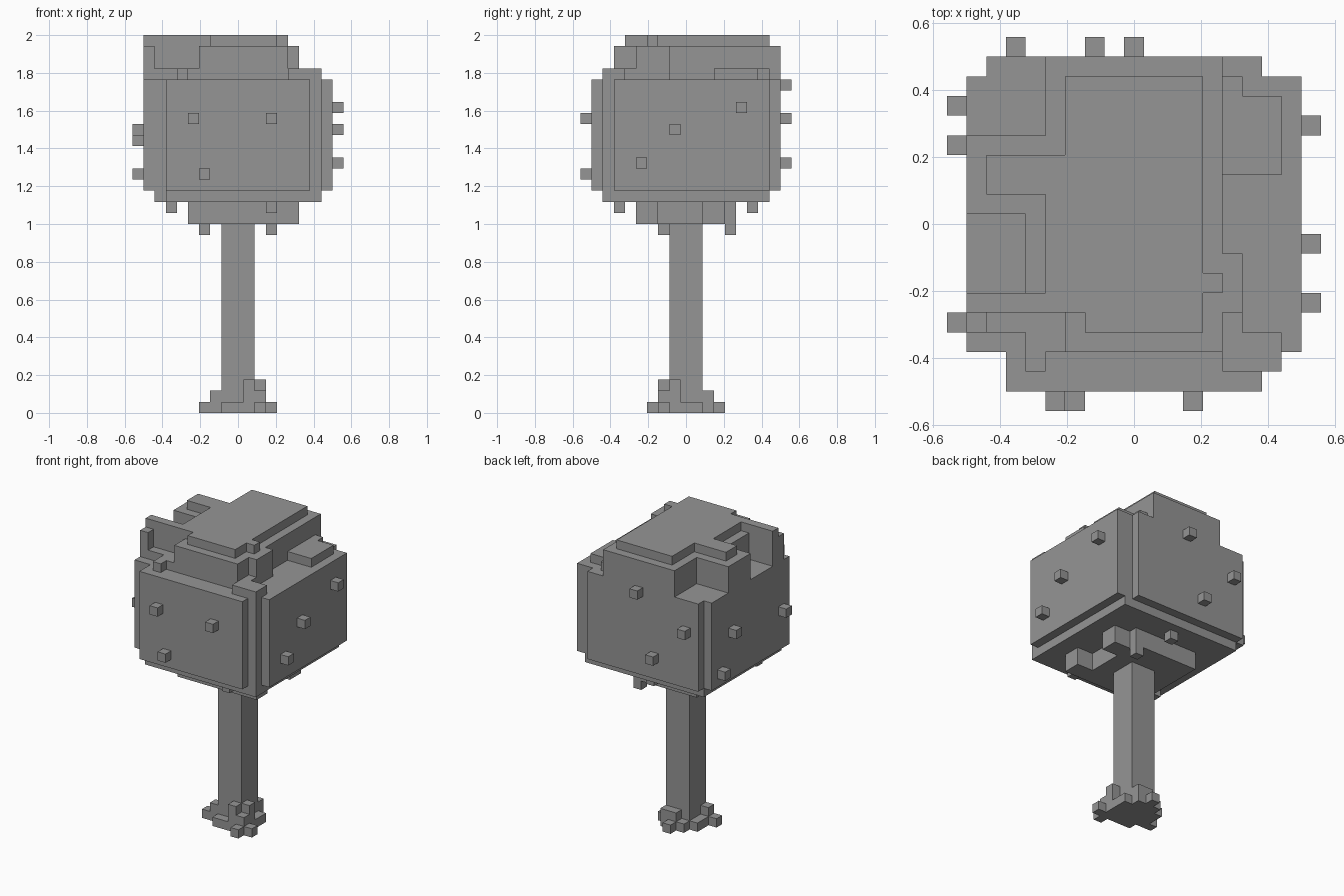
import bpy, bmesh
from mathutils import Vector

if "Cube" in bpy.data.objects:
    bpy.data.objects.remove(bpy.data.objects["Cube"])

U = 2 / 34  # size of one block; cell indices are centred on x = y = 0

# Dark grey shared by all parts
dark = bpy.data.materials.new("dark_grey")
dark.diffuse_color = (0.3, 0.3, 0.3, 1)
dark.use_nodes = True
dark.node_tree.nodes["Principled BSDF"].inputs["Base Color"].default_value = dark.diffuse_color


def fill(cells, x0, x1, y0, y1, z0, z1):
    """Add an inclusive range of block cells."""
    for x in range(x0, x1 + 1):
        for y in range(y0, y1 + 1):
            for z in range(z0, z1 + 1):
                cells.add((x, y, z))


def build(name, cells):
    """Skin the cells with outer faces only, then merge flat areas."""
    bm = bmesh.new()
    verts = {}

    def vert(p):
        key = tuple(round(c * 2) for c in p)
        if key not in verts:
            verts[key] = bm.verts.new((p[0] * U, p[1] * U, p[2] * U))
        return verts[key]

    for c in cells:
        centre = Vector(c) + Vector((0, 0, 0.5))
        for axis in range(3):
            for s in (-1, 1):
                n = [0, 0, 0]
                n[axis] = s
                if tuple(a + b for a, b in zip(c, n)) in cells:
                    continue
                n = Vector(n)
                a = Vector([1.0 if i == (axis + 1) % 3 else 0.0 for i in range(3)])
                b = n.cross(a)
                corners = [centre + n / 2 + (a * i + b * j) / 2
                           for i, j in ((-1, -1), (1, -1), (1, 1), (-1, 1))]
                bm.faces.new([vert(p) for p in corners])
    bmesh.ops.dissolve_limit(bm, angle_limit=0.01, verts=bm.verts[:], edges=bm.edges[:])
    bmesh.ops.triangulate(bm, faces=[f for f in bm.faces if len(f.verts) > 4])
    me = bpy.data.meshes.new(name)
    bm.to_mesh(me)
    bm.free()
    me.materials.append(dark)
    ob = bpy.data.objects.new(name, me)
    bpy.context.collection.objects.link(ob)
    return ob


# Trunk with flared roots
trunk = set()
fill(trunk, -1, 1, -1, 1, 0, 16)
fill(trunk, -1, 1, -2, 2, 0, 0)
fill(trunk, -2, 2, -1, 1, 0, 0)
for x, y, h in ((2, -3, 1), (3, -2, 1), (-3, -1, 1), (0, 3, 1),
                (2, -2, 2), (-2, -1, 2), (0, 2, 2), (1, 2, 2), (1, -2, 3), (2, -1, 3)):
    fill(trunk, x, x, y, y, 0, h - 1)
build("trunk", trunk)

# Canopy body with side plates
canopy = set()
fill(canopy, -7, 7, -7, 7, 19, 29)
for z in range(19, 30):
    canopy.discard((-7, -7, z))
fill(canopy, -6, 6, -8, -8, 20, 29)
fill(canopy, -7, 6, 8, 8, 20, 29)
for x in (-8, 8):
    fill(canopy, x, x, -6, 7, 20, 29)

# Underside of the canopy
fill(canopy, -4, 3, -4, 4, 17, 18)
fill(canopy, 4, 5, -4, -3, 17, 18)
fill(canopy, 4, 5, 2, 3, 17, 18)

# Stepped crown: top height -> regions (x0, x1, y0, y1)
crown = {
    34: [(-3, 3, -4, 7), (-2, 3, -5, -5), (-7, -4, 2, 3), (-4, -4, -3, 1),
         (-8, -4, -4, -4), (4, 4, -3, -3)],
    33: [(-3, 4, -6, 8), (-4, -4, 4, 8), (-8, -4, 4, 4), (-8, -8, 2, 3), (-8, -5, 1, 1),
         (-5, -5, -3, 0), (5, 5, -4, -2), (-8, -8, -5, -5)],
    31: [(-8, -4, -5, -5), (-5, -4, -6, -6), (-5, -5, -7, -7), (5, 5, -5, -5),
         (5, 7, -7, -6), (5, 7, 3, 6), (5, 5, 7, 7)],
}
for top, regions in crown.items():
    for r in regions:
        fill(canopy, *r, 30, top - 1)
build("canopy", canopy)

# Small fruit blocks on the canopy sides and underside
fruit = {
    (-4, -9, 26), (3, -9, 26), (-3, -9, 21),
    (9, 5, 27), (9, -1, 25), (9, -4, 22),
    (-9, 6, 21), (-9, 4, 25), (-9, -5, 24),
    (0, 9, 29), (-6, 9, 26), (-2, 9, 22),
    (3, -6, 18), (-6, -4, 18), (0, 6, 18), (3, 4, 16), (-3, -2, 16),
}
build("fruit", fruit)
